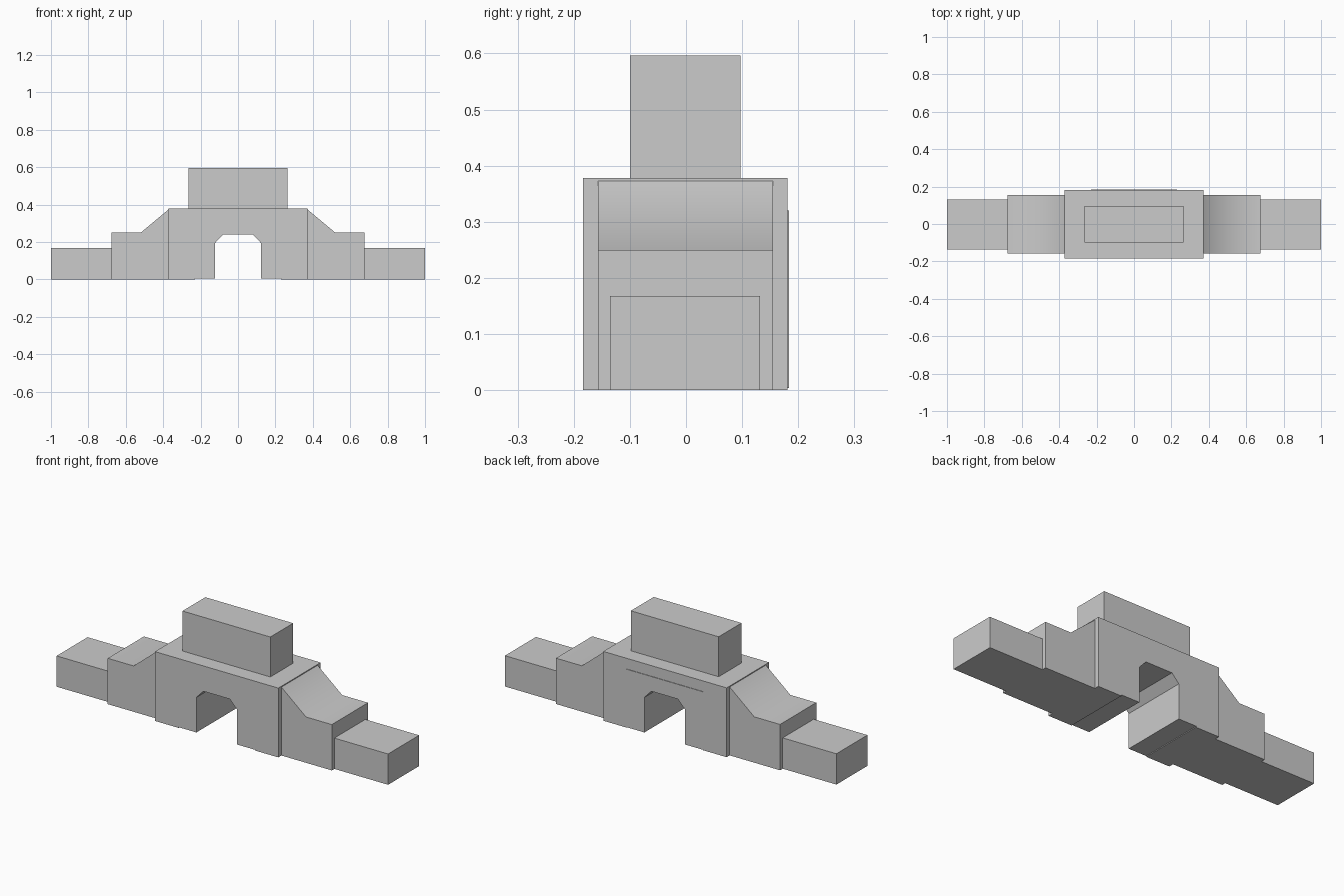
import bpy, bmesh, math

cube = bpy.data.objects.get("Cube")
if cube:
    bpy.data.objects.remove(cube, do_unlink=True)

grey = bpy.data.materials.new("plain_grey")
grey.use_nodes = True
grey.diffuse_color = (0.6, 0.6, 0.6, 1)
grey.node_tree.nodes["Principled BSDF"].inputs["Base Color"].default_value = (0.6, 0.6, 0.6, 1)


def extrude_profile(name, points, y0, y1):
    """Extrude an x-z outline from y0 to y1."""
    bm = bmesh.new()
    face = bm.faces.new([bm.verts.new((x, y0, z)) for x, z in points])
    ext = bmesh.ops.extrude_face_region(bm, geom=[face])
    moved = [v for v in ext["geom"] if isinstance(v, bmesh.types.BMVert)]
    bmesh.ops.translate(bm, verts=moved, vec=(0, y1 - y0, 0))
    bmesh.ops.recalc_face_normals(bm, faces=bm.faces)
    mesh = bpy.data.meshes.new(name)
    bm.to_mesh(mesh)
    bm.free()
    mesh.materials.append(grey)
    obj = bpy.data.objects.new(name, mesh)
    bpy.context.collection.objects.link(obj)
    return obj


def mirrored(half):
    """Complete a right-hand half outline across x = 0."""
    return half + [(-x, z) for x, z in reversed(half)]


def box(x0, x1, z0, z1):
    return [(x0, z0), (x1, z0), (x1, z1), (x0, z1)]


# Central gatehouse with a chamfered passage
arch = [(0.08, 0.24), (0.122, 0.195), (0.122, 0.004)]
body = arch + [(0.23, 0.004), (0.23, 0), (0.372, 0), (0.372, 0.378)]
extrude_profile("gate_body", mirrored(body), -0.184, 0.181)

# Thin surround on the back of the passage
surround = arch + [(0.23, 0.004), (0.23, 0.32)]
extrude_profile("back_surround", mirrored(surround), 0.181, 0.184)

# Upper block
extrude_profile("upper_block", box(-0.265, 0.265, 0.378, 0.596), -0.1, 0.097)

# Sloped shoulders and low end walls on both sides
for side, s in (("left", 1), ("right", -1)):
    slope = [(0.372, 0), (0.676, 0), (0.676, 0.25), (0.52, 0.25), (0.372, 0.373)]
    shoulder = extrude_profile(side + "_shoulder", [(s * x, z) for x, z in slope], -0.157, 0.155)
    bpy.ops.object.select_all(action="DESELECT")
    shoulder.select_set(True)
    bpy.context.view_layer.objects.active = shoulder
    bpy.ops.object.shade_smooth_by_angle(angle=math.radians(45))
    extrude_profile(side + "_end_wall", box(s * 0.676, s, 0, 0.168), -0.135, 0.132)
